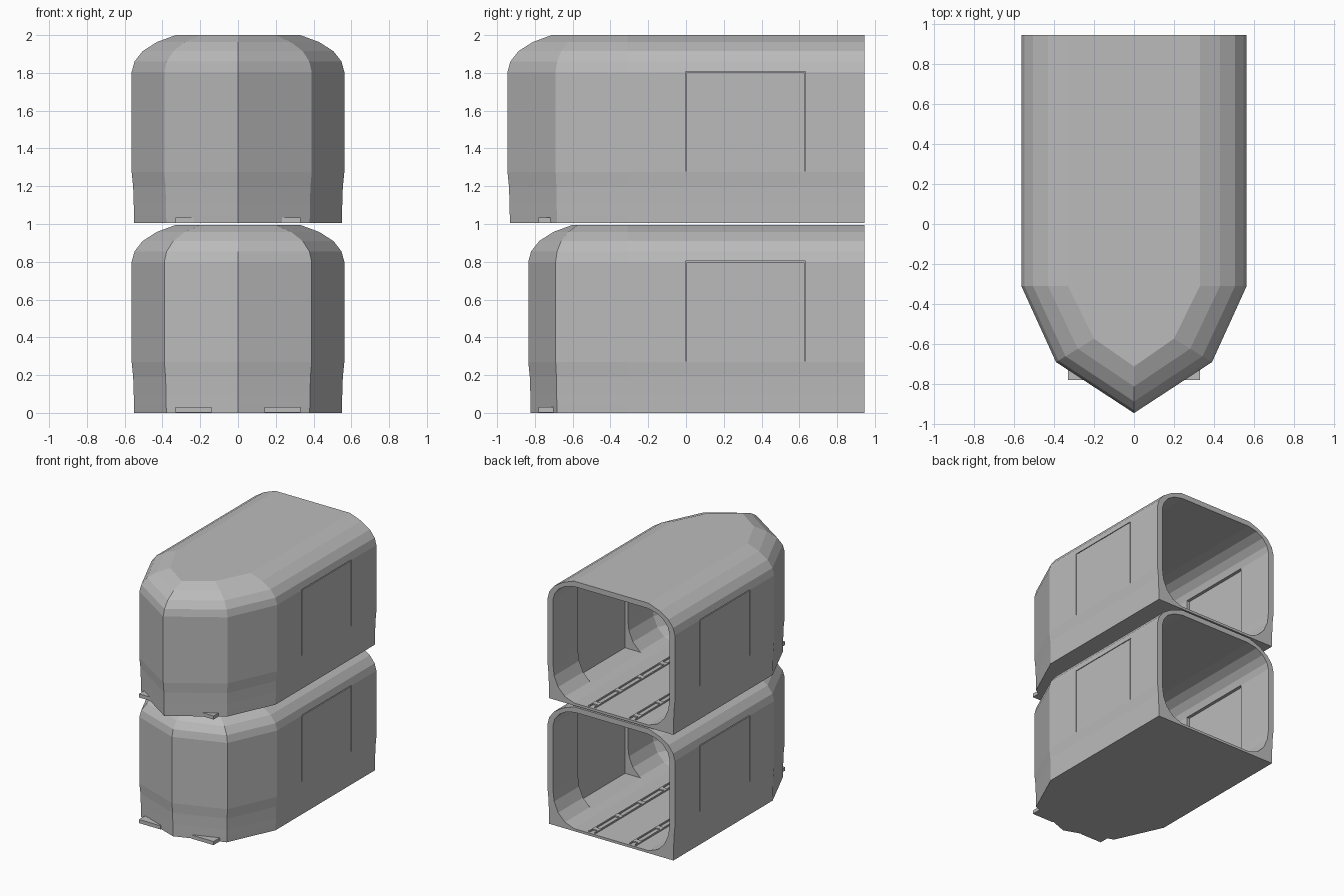
import bpy, bmesh

if "Cube" in bpy.data.objects:
    bpy.data.objects.remove(bpy.data.objects["Cube"])

grey = bpy.data.materials.new("light_grey")
grey.diffuse_color = (0.5, 0.5, 0.5, 1)
grey.use_nodes = True
grey.node_tree.nodes["Principled BSDF"].inputs["Base Color"].default_value = grey.diffuse_color

BACK, SHOULDER = 0.945, -0.31
# (half width, height) cross-sections from floor to roof
OUTER = [(.55, 0), (.551, .04), (.552, .1), (.555, .19), (.563, .27), (.563, .80),
         (.548, .855), (.505, .91), (.43, .958), (.33, .995)]
INNER = [(.33, .02), (.41, .05), (.47, .11), (.505, .19), (.515, .27), (.515, .80),
         (.50, .85), (.46, .90), (.40, .935), (.32, .952)]


def make_object(name, bm):
    bmesh.ops.recalc_face_normals(bm, faces=bm.faces)
    mesh = bpy.data.meshes.new(name)
    bm.to_mesh(mesh)
    bm.free()
    mesh.materials.append(grey)
    ob = bpy.data.objects.new(name, mesh)
    bpy.context.collection.objects.link(ob)
    return ob


def boxes(name, spans):
    """One object from several boxes, each (x0, x1, y0, y1, z0, z1)."""
    bm = bmesh.new()
    for x0, x1, y0, y1, z0, z1 in spans:
        vs = bmesh.ops.create_cube(bm, size=1)["verts"]
        for v in vs:
            v.co.x = x0 if v.co.x < 0 else x1
            v.co.y = y0 if v.co.y < 0 else y1
            v.co.z = z0 if v.co.z < 0 else z1
    return make_object(name, bm)


def both_sides(spans):
    return spans + [(-b, -a, c, d, e, f) for a, b, c, d, e, f in spans]


def plan(w, nose):
    """Plan outline of the body at one height: straight sides, faceted nose."""
    d = .563 - w
    cx, cy = .39 - .82 * d, -.69 + .5 * d
    right = [(w, BACK), (w, SHOULDER), (cx, cy)]
    return right + [(0, nose + d)] + [(-x, y) for x, y in reversed(right)]


def skin(bm, profile, nose, base):
    rows = [[bm.verts.new((x, y, z + base)) for x, y in plan(w, nose)]
            for w, z in profile]
    for a, b in zip(rows, rows[1:]):
        for i in range(6):
            bm.faces.new((a[i], a[i + 1], b[i + 1], b[i]))
    bm.faces.new(rows[0])
    bm.faces.new(rows[-1])
    return [r[0] for r in rows] + [r[-1] for r in reversed(rows)]


def car(label, nose, base):
    # hollow body, open at the back
    bm = bmesh.new()
    out = skin(bm, OUTER, nose, base)
    inn = skin(bm, INNER, nose, base)
    n = len(out)
    for i in range(n):
        j = (i + 1) % n
        bm.faces.new((out[i], out[j], inn[j], inn[i]))
    body = make_object(label + "_body", bm)

    # door recess inside and thin door seams outside
    g = .006
    recess = boxes("recess_cutter", both_sides([(.36, .54, 0, .63, base + .045, base + .80)]))
    seams = boxes("seam_cutter", both_sides([
        (.553, .60, -g / 2, g / 2, base + .275, base + .80),
        (.553, .60, .63 - g / 2, .63 + g / 2, base + .275, base + .80),
        (.553, .60, -g / 2, .63 + g / 2, base + .797, base + .803)]))
    for cutter in (recess, seams):
        cutter.hide_render = True
        mod = body.modifiers.new("cut", "BOOLEAN")
        mod.operation = "DIFFERENCE"
        mod.solver = "EXACT"
        mod.use_self = cutter is seams
        mod.object = cutter
        bpy.context.view_layer.objects.active = body
        bpy.ops.object.modifier_apply(modifier=mod.name)
        bpy.data.objects.remove(cutter, do_unlink=True)

    # floor rails with cross ties
    rails = [(.15, .16, -.6, .93, base + .01, base + .03),
             (.20, .21, -.6, .93, base + .01, base + .03)]
    for k in range(6):
        y = -.55 + k * .28
        rails.append((.16, .20, y, y + .04, base + .01, base + .03))
    boxes(label + "_floor_rails", both_sides(rails))

    # flat feet poking out below the nose
    boxes(label + "_front_feet", both_sides([(.14, .33, -.78, -.60, base + .001, base + .03)]))


car("lower_car", -.835, 0)
car("upper_car", -.945, 1.005)
